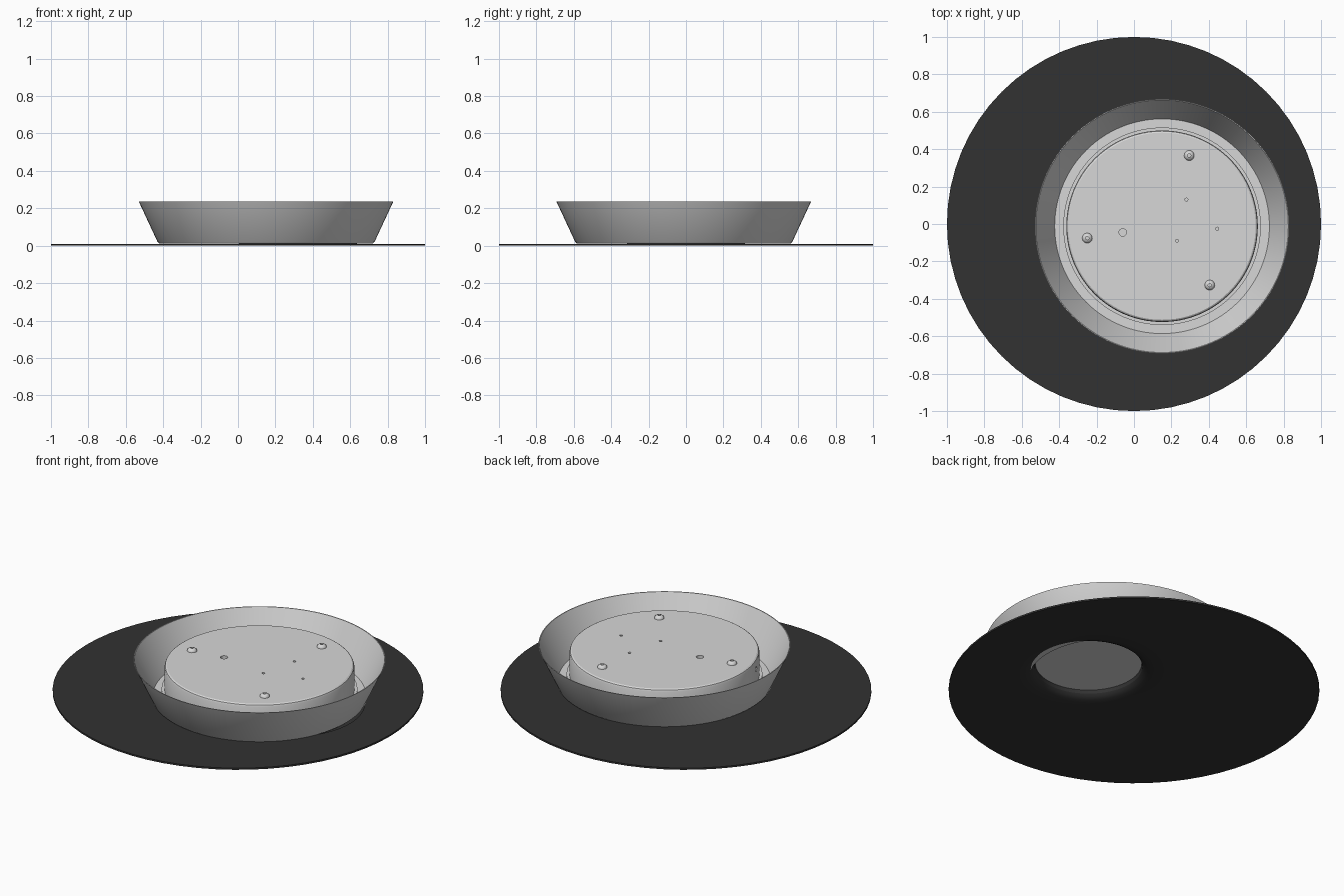
import bpy, bmesh
from math import radians, cos, sin, pi
from mathutils import Matrix, Vector

if "Cube" in bpy.data.objects:
    bpy.data.objects.remove(bpy.data.objects["Cube"])

CX, CY = 0.15, -0.012      # axis of the cup
HUB = (0.32, 0.0)          # axis of the recess below
TOP = 0.205                # height of the pedestal top


def material(name, value):
    mat = bpy.data.materials.new(name)
    mat.use_nodes = True
    colour = (value, value, value, 1)
    mat.diffuse_color = colour
    mat.node_tree.nodes["Principled BSDF"].inputs["Base Color"].default_value = colour
    return mat


GREY = material("light grey metal", 0.68)
DARK = material("near black", 0.032)


def finish(name, bm, mat):
    bmesh.ops.recalc_face_normals(bm, faces=bm.faces)
    mesh = bpy.data.meshes.new(name)
    bm.to_mesh(mesh)
    bm.free()
    obj = bpy.data.objects.new(name, mesh)
    bpy.context.collection.objects.link(obj)
    mesh.materials.append(mat)
    return obj


def smooth(obj, angle=30):
    bpy.ops.object.select_all(action="DESELECT")
    obj.select_set(True)
    bpy.context.view_layer.objects.active = obj
    bpy.ops.object.shade_smooth_by_angle(angle=radians(angle))


def lathe(name, profile, centre, mat, steps=128, closed=False):
    """Spin an (r, z) profile around the vertical axis at centre."""
    bm = bmesh.new()
    points = profile + profile[:1] if closed else profile
    verts = [bm.verts.new((r, 0, z)) for r, z in points]
    edges = [bm.edges.new(pair) for pair in zip(verts, verts[1:])]
    bmesh.ops.spin(bm, geom=verts + edges, axis=(0, 0, 1), cent=(0, 0, 0),
                   angle=2 * pi, steps=steps)
    bmesh.ops.remove_doubles(bm, verts=bm.verts, dist=0.0002)
    bmesh.ops.translate(bm, verts=bm.verts, vec=(centre[0], centre[1], 0))
    return finish(name, bm, mat)


# Thin round base: flat disc with an off-centre flared opening
bm = bmesh.new()
STEPS = 64


def ring(r, z, centre):
    return [bm.verts.new((centre[0] + r * cos(2 * pi * i / STEPS),
                          centre[1] + r * sin(2 * pi * i / STEPS), z))
            for i in range(STEPS)]


loops = [ring(0.42, 0.01, HUB), ring(1, 0.01, (0, 0)), ring(1, 0, (0, 0)),
         ring(0.42, 0, HUB)]
loops += [ring(r, z, HUB) for r, z in
          [(0.36, 0.002), (0.32, 0.008), (0.3, 0.018), (0.29, 0.03), (0.287, 0.05)]]
for a, b in zip(loops, loops[1:]):
    for i in range(STEPS):
        j = (i + 1) % STEPS
        bm.faces.new((a[i], a[j], b[j], b[i]))
base = finish("base_disc", bm, DARK)
smooth(base)

# Flared thin-walled cup, with an open floor ring
cup = lathe("flared_cup", [(0.48, 0.011), (0.57, 0.011), (0.58, 0.02), (0.68, 0.235),
                           (0.675, 0.235), (0.574, 0.025), (0.48, 0.025)],
            (CX, CY), GREY, closed=True)
smooth(cup)

# Raised pedestal with a low flange and bevelled top edge
pedestal = lathe("pedestal", [(0, 0.05), (0.45, 0.05), (0.45, 0.012), (0.528, 0.012),
                              (0.528, 0.06), (0.512, 0.06), (0.512, TOP - 0.015),
                              (0.508, TOP - 0.005), (0.5, TOP), (0, TOP)],
                 (CX, CY), GREY)

# Drilled holes: one cable hole, three mounting holes, one side hole
bm = bmesh.new()


def drill(r, place):
    bmesh.ops.create_cone(bm, cap_ends=True, segments=24, radius1=r, radius2=r,
                          depth=0.08, matrix=place)


for x, y, r in [(-0.06, -0.045, 0.02), (0.28, 0.13, 0.008),
                (0.23, -0.09, 0.008), (0.445, -0.025, 0.008)]:
    drill(r, Matrix.Translation((x, y, TOP)))
side = Vector((cos(radians(200)), sin(radians(200)), 0))
drill(0.014, Matrix.Translation(Vector((CX, CY, 0.15)) + side * 0.512)
      @ side.to_track_quat("Z", "Y").to_matrix().to_4x4())
cutter = finish("hole_cutter", bm, GREY)
cutter.hide_render = True
cut = pedestal.modifiers.new("holes", "BOOLEAN")
cut.operation = "DIFFERENCE"
cut.solver = "EXACT"
cut.object = cutter
bpy.context.view_layer.objects.active = pedestal
bpy.ops.object.modifier_apply(modifier=cut.name)
bpy.data.objects.remove(cutter)
smooth(pedestal)

# Three domed screws with a socket
for n in range(3):
    a = radians(69 + 120 * n)
    screw = lathe("screw_%d" % (n + 1),
                  [(0, TOP + 0.005), (0.009, TOP + 0.005), (0.009, TOP + 0.018),
                   (0.017, TOP + 0.015), (0.024, TOP + 0.009), (0.027, TOP),
                   (0.027, TOP - 0.004), (0, TOP - 0.004)],
                  (CX + 0.405 * cos(a), CY + 0.405 * sin(a)), GREY, steps=24)
    smooth(screw, 40)
